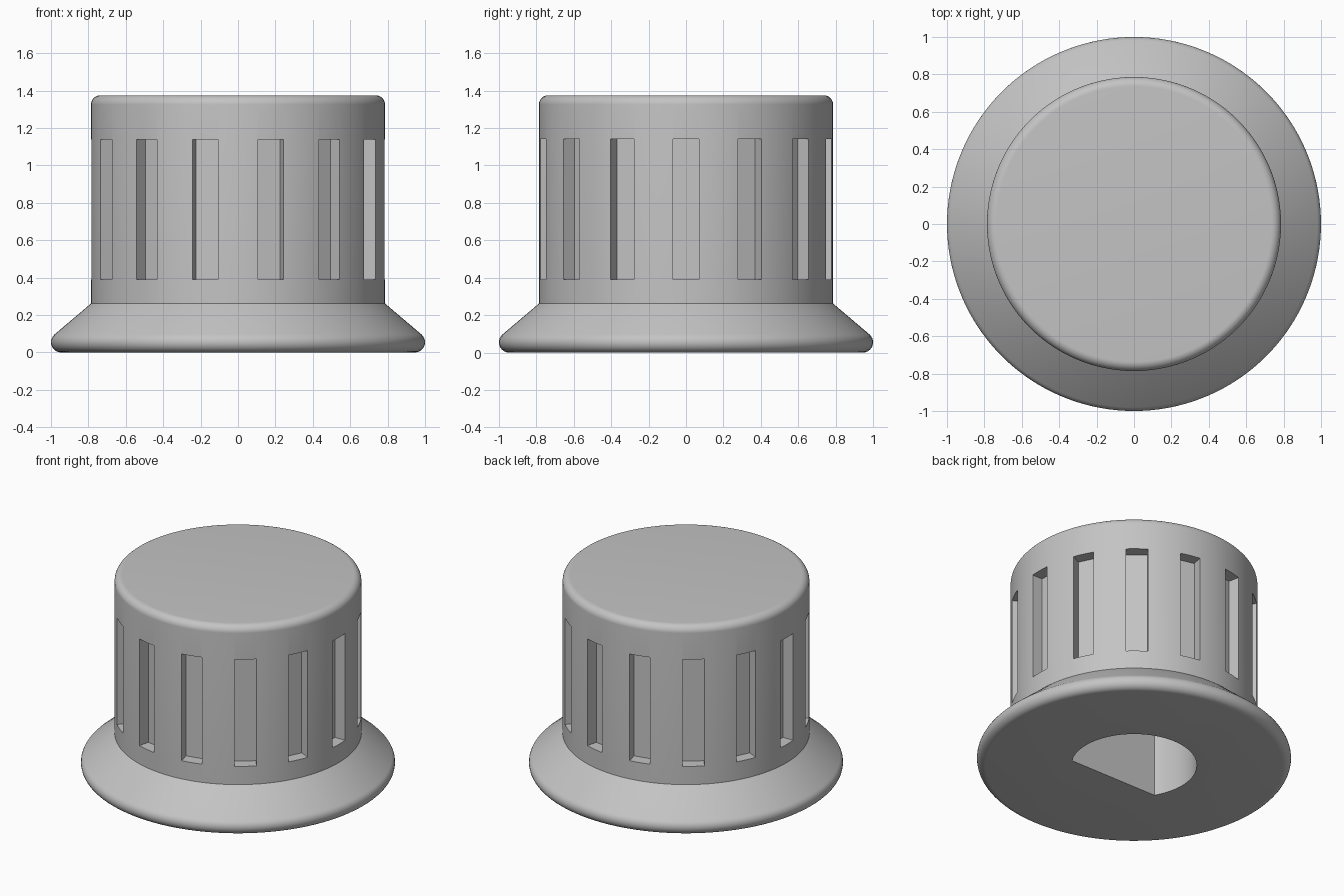
import bpy, bmesh, math
from mathutils import Matrix, Vector

if "Cube" in bpy.data.objects:
    bpy.data.objects.remove(bpy.data.objects["Cube"])

SEGMENTS = 140
SLOTS = 14

grey = bpy.data.materials.new("light grey")
grey.diffuse_color = (0.55, 0.55, 0.55, 1)
grey.use_nodes = True
grey.node_tree.nodes["Principled BSDF"].inputs["Base Color"].default_value = grey.diffuse_color


def make_object(name, bm):
    bmesh.ops.recalc_face_normals(bm, faces=bm.faces)
    mesh = bpy.data.meshes.new(name)
    bm.to_mesh(mesh)
    bm.free()
    mesh.materials.append(grey)
    obj = bpy.data.objects.new(name, mesh)
    bpy.context.collection.objects.link(obj)
    return obj


def arc(cx, cz, r, start, end, steps=10):
    """Points of an arc in the r-z profile, angles in degrees."""
    angles = [math.radians(start + (end - start) * i / steps) for i in range(steps + 1)]
    return [(cx + r * math.cos(a), cz + r * math.sin(a)) for a in angles]


# Knob body: rounded skirt, straight grip and rounded top rim, turned on z
profile = arc(0.945, 0.055, 0.055, -90, 50) + [(0.786, 0.262)] + arc(0.736, 1.325, 0.05, 0, 90)
bm = bmesh.new()
rings = []
for r, z in profile:
    rings.append([bm.verts.new((r * math.cos(2 * math.pi * i / SEGMENTS),
                                r * math.sin(2 * math.pi * i / SEGMENTS), z))
                  for i in range(SEGMENTS)])
for low, high in zip(rings, rings[1:]):
    for i in range(SEGMENTS):
        j = (i + 1) % SEGMENTS
        bm.faces.new((low[i], low[j], high[j], high[i]))
bm.faces.new(rings[0][::-1])
bm.faces.new(rings[-1])
knob = make_object("knob_body", bm)

# Grip slots: flat-bottomed boxes around the side
bm = bmesh.new()
for k in range(SLOTS):
    turn = Matrix.Rotation(2 * math.pi * k / SLOTS, 4, 'Z')
    place = Matrix.Translation((0.805, 0, 0.765)) @ Matrix.Diagonal((0.2, 0.14, 0.75, 1))
    bmesh.ops.create_cube(bm, size=1, matrix=turn @ place)
slots = make_object("slot_cutter", bm)

# Shaft hole: D-shaped socket in the underside, flat towards the front
bm = bmesh.new()
start = math.degrees(math.asin(-0.207 / 0.4))
outline = arc(0, 0, 0.4, start, 180 - start, 64)
base = bm.faces.new([bm.verts.new((x, y, -0.1)) for x, y in outline])
extruded = bmesh.ops.extrude_face_region(bm, geom=[base])
bmesh.ops.translate(bm, vec=Vector((0, 0, 1.1)),
                    verts=[v for v in extruded["geom"] if isinstance(v, bmesh.types.BMVert)])
hole = make_object("shaft_hole_cutter", bm)

# Cut the slots and the hole, then remove the cutters
bpy.context.view_layer.objects.active = knob
knob.select_set(True)
for cutter in (slots, hole):
    cutter.hide_render = True
    mod = knob.modifiers.new("cut", 'BOOLEAN')
    mod.operation = 'DIFFERENCE'
    mod.solver = 'EXACT'
    mod.object = cutter
    bpy.ops.object.modifier_apply(modifier=mod.name)
    bpy.data.objects.remove(cutter)

bpy.ops.object.shade_smooth_by_angle(angle=math.radians(25))
